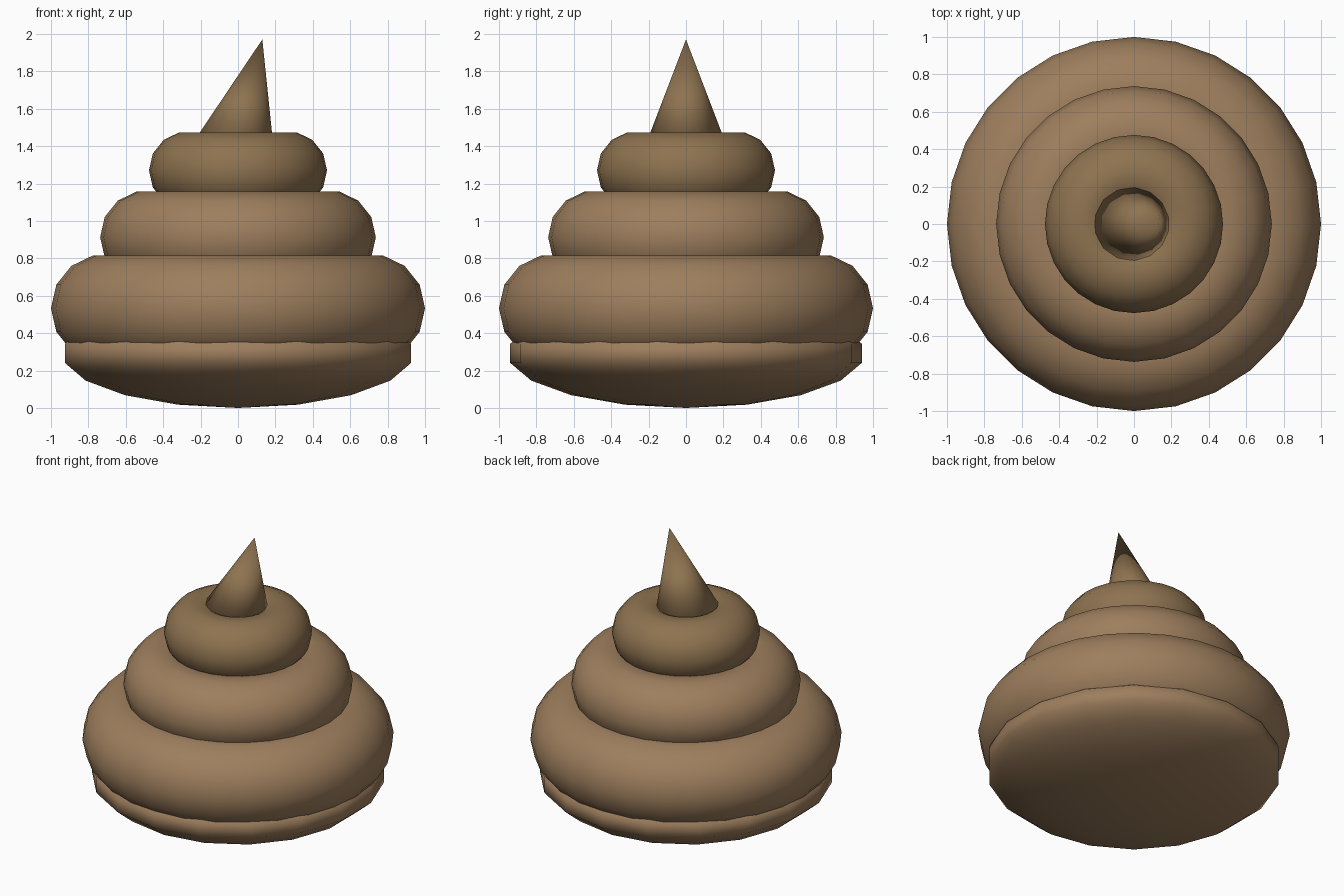
import bpy
from math import radians, sin, cos

if "Cube" in bpy.data.objects:
    bpy.data.objects.remove(bpy.data.objects["Cube"])


def material(name, rgb):
    m = bpy.data.materials.new(name)
    m.diffuse_color = (*rgb, 1)
    m.use_nodes = True
    m.node_tree.nodes["Principled BSDF"].inputs["Base Color"].default_value = m.diffuse_color
    return m


brown = material("brown", (0.34, 0.21, 0.11))
dark_brown = material("dark_brown", (0.27, 0.17, 0.08))


def finish(name, mat):
    ob = bpy.context.object
    ob.name = name
    ob.data.materials.append(mat)
    bpy.ops.object.shade_smooth()
    return ob


# Flattened ball under the coils
bpy.ops.mesh.primitive_uv_sphere_add(segments=18, ring_count=9, radius=1, location=(0, 0, 0.292))
base = finish("base", brown)
base.scale = (0.955, 0.955, 0.292)

# Three stacked coils: name, ring radius, tube radius, height, material
for name, ring, tube, z, mat in (
    ("lower_coil", 0.71, 0.29, 0.533, brown),
    ("middle_coil", 0.487, 0.25, 0.913, brown),
    ("upper_coil", 0.267, 0.209, 1.27, dark_brown),
):
    bpy.ops.mesh.primitive_torus_add(major_segments=28, minor_segments=14,
                                     major_radius=ring, minor_radius=tube, location=(0, 0, z))
    finish(name, mat)

# Leaning pointed tip, placed so its point is at (0.13, 0, 1.97)
height, lean = 0.667, radians(14)
centre = (0.13 - height / 2 * sin(lean), 0, 1.97 - height / 2 * cos(lean))
bpy.ops.mesh.primitive_cone_add(vertices=14, radius1=0.248, radius2=0, depth=height,
                                location=centre, rotation=(0, lean, 0))
finish("tip", dark_brown)
